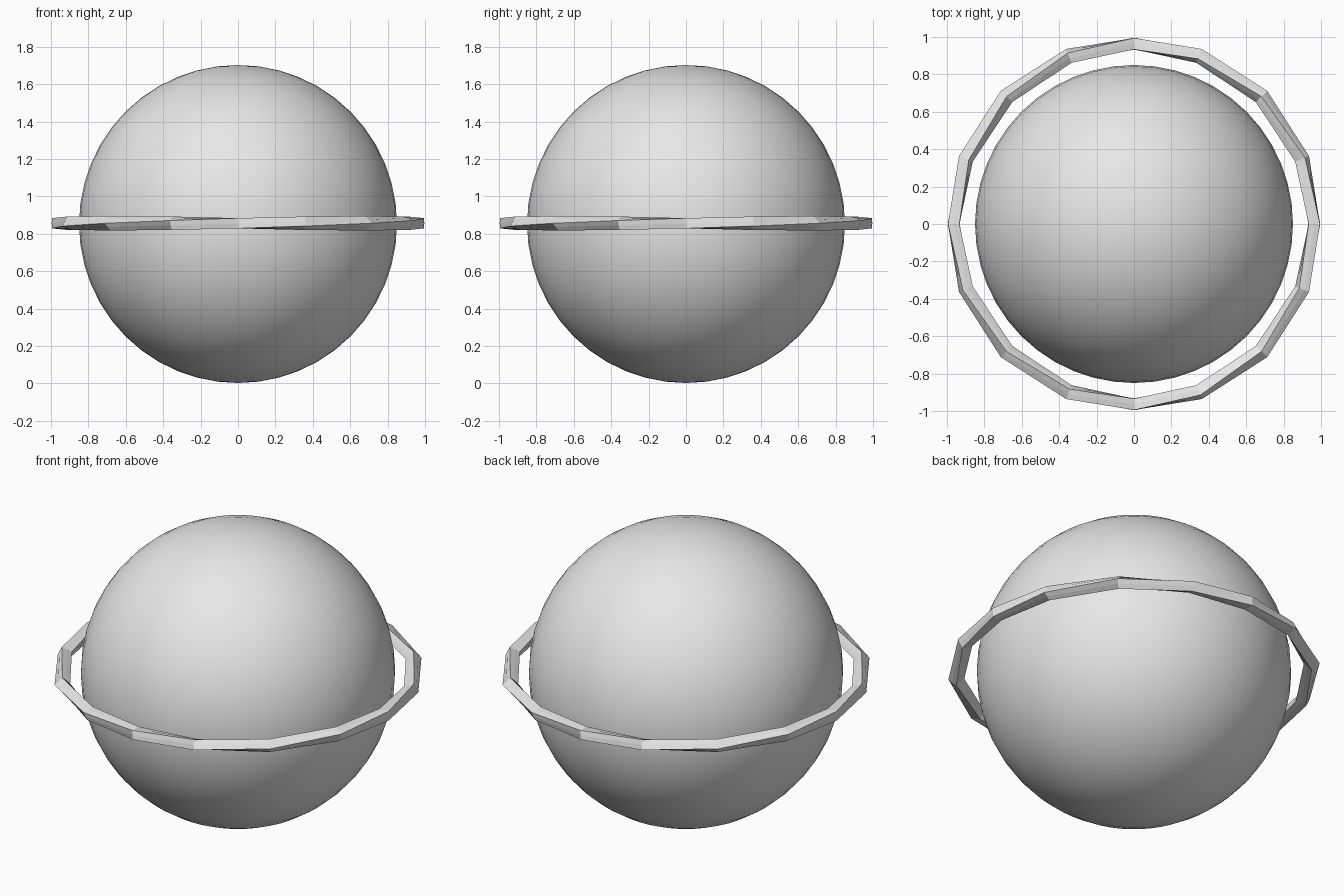
import bpy, bmesh, math
from math import sin, cos, pi

if "Cube" in bpy.data.objects:
    bpy.data.objects.remove(bpy.data.objects["Cube"])

grey = bpy.data.materials.new("light grey")
grey.diffuse_color = (0.8, 0.8, 0.8, 1)
grey.use_nodes = True
grey.node_tree.nodes["Principled BSDF"].inputs["Base Color"].default_value = grey.diffuse_color

# Smooth globe
bpy.ops.mesh.primitive_uv_sphere_add(segments=48, ring_count=24, radius=0.85,
                                     location=(0, 0, 0.852))
globe = bpy.context.object
globe.name = "globe"
bpy.ops.object.shade_smooth()
globe.data.materials.append(grey)

# Twisted band: four-ridged section swept round 16 stations, one full twist
STATIONS, SIDES, RADIUS = 16, 8, 0.964
bm = bmesh.new()
rings = []
for i in range(STATIONS):
    a = 2 * pi * i / STATIONS
    twist = a + pi / 4
    a -= math.radians(1.3) * sin(4 * a)      # stations sit nearer the axes
    ring = []
    for j in range(SIDES):
        p = twist + 2 * pi * j / SIDES
        m = 0.043 if j % 2 == 0 else 0.032   # ridge, groove
        r = RADIUS + m * cos(p)
        ring.append(bm.verts.new((r * cos(a), r * sin(a), 0.856 + 0.9 * m * sin(p))))
    rings.append(ring)
for i in range(STATIONS):
    # a full turn of twist closes on the same vertices
    r0, r1 = rings[i], rings[(i + 1) % STATIONS]
    for j in range(SIDES):
        k = (j + 1) % SIDES
        bm.faces.new((r0[j], r1[j], r1[k], r0[k]))
bmesh.ops.recalc_face_normals(bm, faces=bm.faces[:])
me = bpy.data.meshes.new("twisted_ring")
bm.to_mesh(me)
bm.free()
me.materials.append(grey)
bpy.context.collection.objects.link(bpy.data.objects.new("twisted_ring", me))
